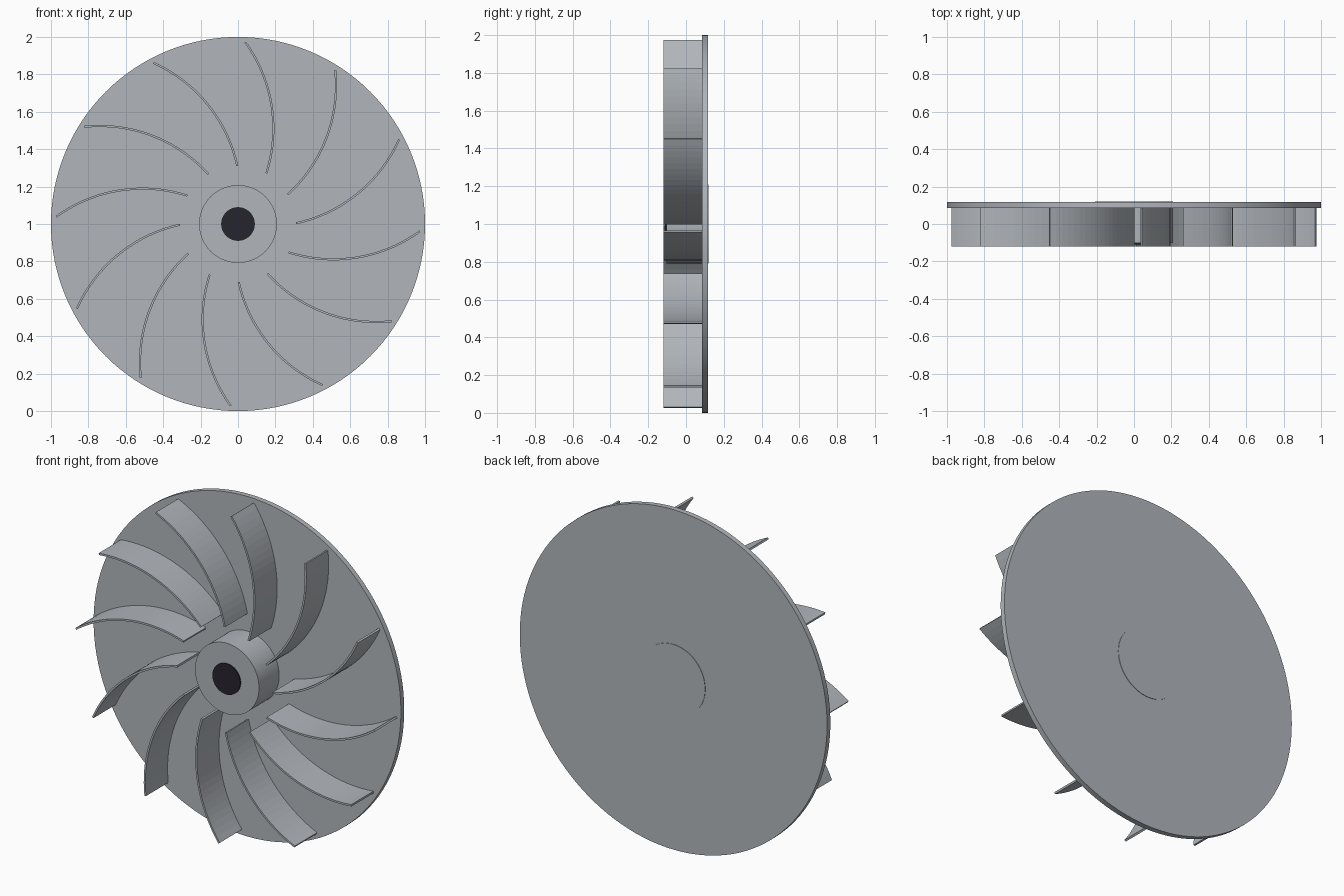
import bpy
import bmesh
from math import cos, sin, pi, radians, atan2
from mathutils import Vector, Matrix

if "Cube" in bpy.data.objects:
    bpy.data.objects.remove(bpy.data.objects["Cube"])

CENTRE_Z = 1.0
BLADES = 12
SEGMENTS = 20
THICKNESS = 0.011


def material(name, rgb):
    mat = bpy.data.materials.new(name)
    mat.use_nodes = True
    mat.diffuse_color = (*rgb, 1)
    mat.node_tree.nodes["Principled BSDF"].inputs["Base Color"].default_value = (*rgb, 1)
    return mat


steel = material("grey steel", (0.44, 0.47, 0.50))
dark = material("dark bore", (0.02, 0.018, 0.026))


def cylinder(name, radius, front, back, sides, mat, bevel=0):
    """Cylinder along y between two depths, centred on the rotor axis."""
    bpy.ops.mesh.primitive_cylinder_add(
        vertices=sides, radius=radius, depth=back - front,
        location=(0, (front + back) / 2, CENTRE_Z), rotation=(pi / 2, 0, 0))
    obj = bpy.context.object
    obj.name = name
    obj.data.materials.append(mat)
    bpy.ops.object.shade_smooth_by_angle(angle=radians(30))
    return obj


# Back plate, hub and bore
cylinder("back_plate", 1.0, 0.086, 0.117, 128, steel)
cylinder("hub", 0.208, -0.102, 0.12, 96, steel)
cylinder("bore", 0.09, -0.11, -0.102, 64, dark)


def arc_through(a, b, c):
    """Centre, radius, start and end angle of the arc through three points."""
    d = 2 * (a.x * (b.y - c.y) + b.x * (c.y - a.y) + c.x * (a.y - b.y))
    aa, bb, cc = a.length_squared, b.length_squared, c.length_squared
    centre = Vector(((aa * (b.y - c.y) + bb * (c.y - a.y) + cc * (a.y - b.y)) / d,
                     (aa * (c.x - b.x) + bb * (a.x - c.x) + cc * (b.x - a.x)) / d))
    u, v = a - centre, c - centre
    return centre, u.length, atan2(u.y, u.x), atan2(v.y, v.x)


# One curved blade profile, extruded forward from the plate
def blade_mesh():
    centre, radius, start, end = arc_through(
        Vector((0.31, 0.004)), Vector((0.528, 0.0865)), Vector((0.861, 0.452)))
    bm = bmesh.new()
    rows = []
    for i in range(SEGMENTS + 1):
        t = start + (end - start) * i / SEGMENTS
        row = []
        for r, y in ((radius - THICKNESS / 2, -0.12), (radius + THICKNESS / 2, -0.12),
                     (radius + THICKNESS / 2, 0.087), (radius - THICKNESS / 2, 0.087)):
            row.append(bm.verts.new((centre.x + r * cos(t), y, centre.y + r * sin(t))))
        rows.append(row)
    for a, b in zip(rows, rows[1:]):
        for k in range(4):
            n = (k + 1) % 4
            bm.faces.new((a[k], a[n], b[n], b[k]))
    bm.faces.new(rows[0])
    bm.faces.new(rows[-1])
    bmesh.ops.recalc_face_normals(bm, faces=bm.faces)
    mesh = bpy.data.meshes.new("blade")
    bm.to_mesh(mesh)
    bm.free()
    mesh.materials.append(steel)
    return mesh


# Ring of blades
mesh = blade_mesh()
for i in range(BLADES):
    blade = bpy.data.objects.new(f"blade_{i + 1}", mesh)
    bpy.context.collection.objects.link(blade)
    blade.matrix_world = (Matrix.Translation((0, 0, CENTRE_Z))
                          @ Matrix.Rotation(2 * pi * i / BLADES, 4, 'Y'))
